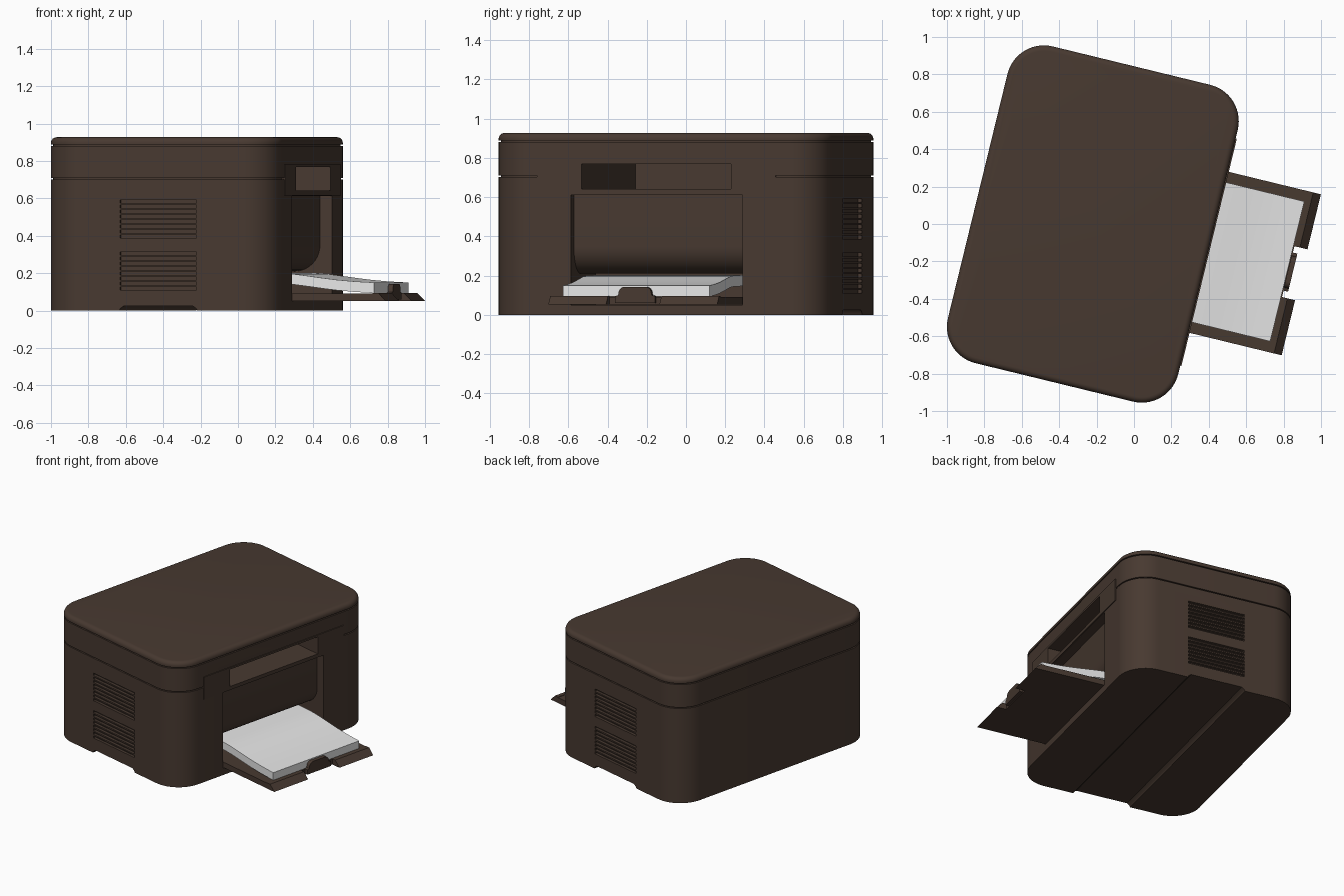
import bpy, bmesh, math
from mathutils import Matrix, Vector

if "Cube" in bpy.data.objects:
    bpy.data.objects.remove(bpy.data.objects["Cube"])

# Local frame: +x is the paper side, y runs along the long side; the whole is turned about z
PLACE = Matrix.Translation((-0.22, 0, 0)) @ Matrix.Rotation(math.radians(-13.7), 4, 'Z')
W, L, R = 1.267, 1.743, 0.2


def material(name, rgb):
    m = bpy.data.materials.new(name)
    m.diffuse_color = (*rgb, 1)
    m.use_nodes = True
    m.node_tree.nodes["Principled BSDF"].inputs["Base Color"].default_value = m.diffuse_color
    return m


BROWN = material("dark brown plastic", (0.064, 0.041, 0.030))
WHITE = material("paper white", (0.80, 0.80, 0.80))


def finish(name, bm, mat):
    bmesh.ops.recalc_face_normals(bm, faces=bm.faces)
    bm.transform(PLACE)
    me = bpy.data.meshes.new(name)
    bm.to_mesh(me)
    bm.free()
    me.materials.append(mat)
    ob = bpy.data.objects.new(name, me)
    bpy.context.collection.objects.link(ob)
    return ob


def activate(ob):
    bpy.ops.object.select_all(action='DESELECT')
    ob.select_set(True)
    bpy.context.view_layer.objects.active = ob


def smooth(ob):
    activate(ob)
    bpy.ops.object.shade_smooth_by_angle(angle=math.radians(32))


def cut(ob, cutter):
    activate(ob)
    mod = ob.modifiers.new("cut", 'BOOLEAN')
    mod.object, mod.operation, mod.solver = cutter, 'DIFFERENCE', 'EXACT'
    bpy.ops.object.modifier_apply(modifier=mod.name)


def prism(bm, pts, lo, hi, axis='y'):
    """Extrude a profile: (x, z) points along y, or (y, z) points along x."""
    def place(p, t):
        return (p[0], t, p[1]) if axis == 'y' else (t, p[0], p[1])
    a = [bm.verts.new(place(p, lo)) for p in pts]
    b = [bm.verts.new(place(p, hi)) for p in pts]
    bm.faces.new(a)
    bm.faces.new(b[::-1])
    for i in range(len(pts)):
        j = (i + 1) % len(pts)
        bm.faces.new((a[i], b[i], b[j], a[j]))


def box(bm, x0, x1, y0, y1, z0, z1):
    prism(bm, [(x0, z0), (x1, z0), (x1, z1), (x0, z1)], y0, y1)


def arc(cx, cz, r, a0, a1, n=10):
    return [(cx + r * math.cos(math.radians(a0 + (a1 - a0) * i / n)),
             cz + r * math.sin(math.radians(a0 + (a1 - a0) * i / n))) for i in range(n + 1)]


def rounded_stack(name, levels):
    """Rounded rectangle rings stacked as (z, inset)."""
    bm = bmesh.new()
    rings = []
    for z, inset in levels:
        ring = []
        for k, (sx, sy) in enumerate(((1, 1), (-1, 1), (-1, -1), (1, -1))):
            ring += arc(sx * (W / 2 - R), sy * (L / 2 - R), R - inset, 90 * k, 90 * k + 90, 14)
        rings.append([bm.verts.new((x, y, z)) for x, y in ring])
    for a, b in zip(rings, rings[1:]):
        for i in range(len(a)):
            j = (i + 1) % len(a)
            bm.faces.new((a[i], a[j], b[j], b[i]))
    bm.faces.new(rings[0][::-1])
    bm.faces.new(rings[-1])
    return finish(name, bm, BROWN)


# Body with the seam groove, and the lid with a rounded top edge
body = rounded_stack("printer_body", [(0, 0), (0.702, 0), (0.702, 0.012), (0.710, 0.012),
                                      (0.710, 0), (0.880, 0), (0.880, 0.012), (0.888, 0.012)])
lid = rounded_stack("scanner_lid", [(0.888, 0)] + [
    (0.897 + 0.030 * math.sin(math.radians(a)), 0.030 * (1 - math.cos(math.radians(a))))
    for a in range(0, 91, 15)])

# Cutter: paper bay with rounded guide, output slot, foot channel and side vents
bm = bmesh.new()
bay = [(0.72, 0.05), (0.72, 0.612), (0.568, 0.612)]
bay += arc(0.428, 0.35, 0.14, 0, -90) + [(0.1, 0.21), (0.1, 0.05)]
prism(bm, bay, -0.45, 0.45)
box(bm, -0.52, 0.72, -0.392, 0.392, 0.642, 0.768)
prism(bm, [(-0.225, -0.02), (0.225, -0.02), (0.208, 0.012), (0.19, 0.025),
           (-0.19, 0.025), (-0.208, 0.012)], -1, 1)
for side in (-1, 1):
    y0, y1 = sorted((side * (L / 2 - 0.02), side * (L / 2 + 0.05)))
    for base in (0.110, 0.387):
        for i in range(8):
            z = base + i * 0.0268
            box(bm, -0.21, 0.21, y0, y1, z, z + 0.017)
cutter = finish("bay_and_vent_cutter", bm, BROWN)
cutter.hide_render = True

# Control panel around the output slot
bm = bmesh.new()
box(bm, 0.60, 0.640, -0.625, 0.625, 0.616, 0.782)
panel = finish("control_panel", bm, BROWN)

for ob in (body, panel):
    cut(ob, cutter)
bpy.data.objects.remove(cutter)

# Paper tray: slab, two sloped lips with a gap between them
bm = bmesh.new()
box(bm, 0.12, 1.075, -0.443, 0.443, 0.052, 0.092)
for side in (-1, 1):
    y0, y1 = sorted((side * 0.14, side * 0.443))
    prism(bm, [(1.075, 0.052), (1.147, 0.052), (1.105, 0.095), (1.075, 0.095)], y0, y1)
tray = finish("paper_tray", bm, BROWN)

# Paper stop tab with a rounded top
bm = bmesh.new()
tab = [(-0.105, 0.06), (0.105, 0.06), (0.105, 0.095), (0.088, 0.1)]
tab += arc(0.053, 0.11, 0.033, 0, 90, 6) + arc(-0.053, 0.11, 0.033, 90, 180, 6)
tab += [(-0.088, 0.1), (-0.105, 0.095)]
prism(bm, tab, 1.072, 1.1, 'x')
stop = finish("paper_stop", bm, BROWN)

# Paper stack bending upward into the bay
bm = bmesh.new()
top = [(1.07, 0.150), (0.96, 0.156), (0.86, 0.165), (0.78, 0.175),
       (0.70, 0.186), (0.63, 0.195), (0.56, 0.200), (0.30, 0.203)]
prism(bm, top + [(x, z - 0.056) for x, z in reversed(top)], -0.385, 0.385)
paper = finish("paper_stack", bm, WHITE)

for ob in (body, lid, panel, tray, stop, paper):
    smooth(ob)
